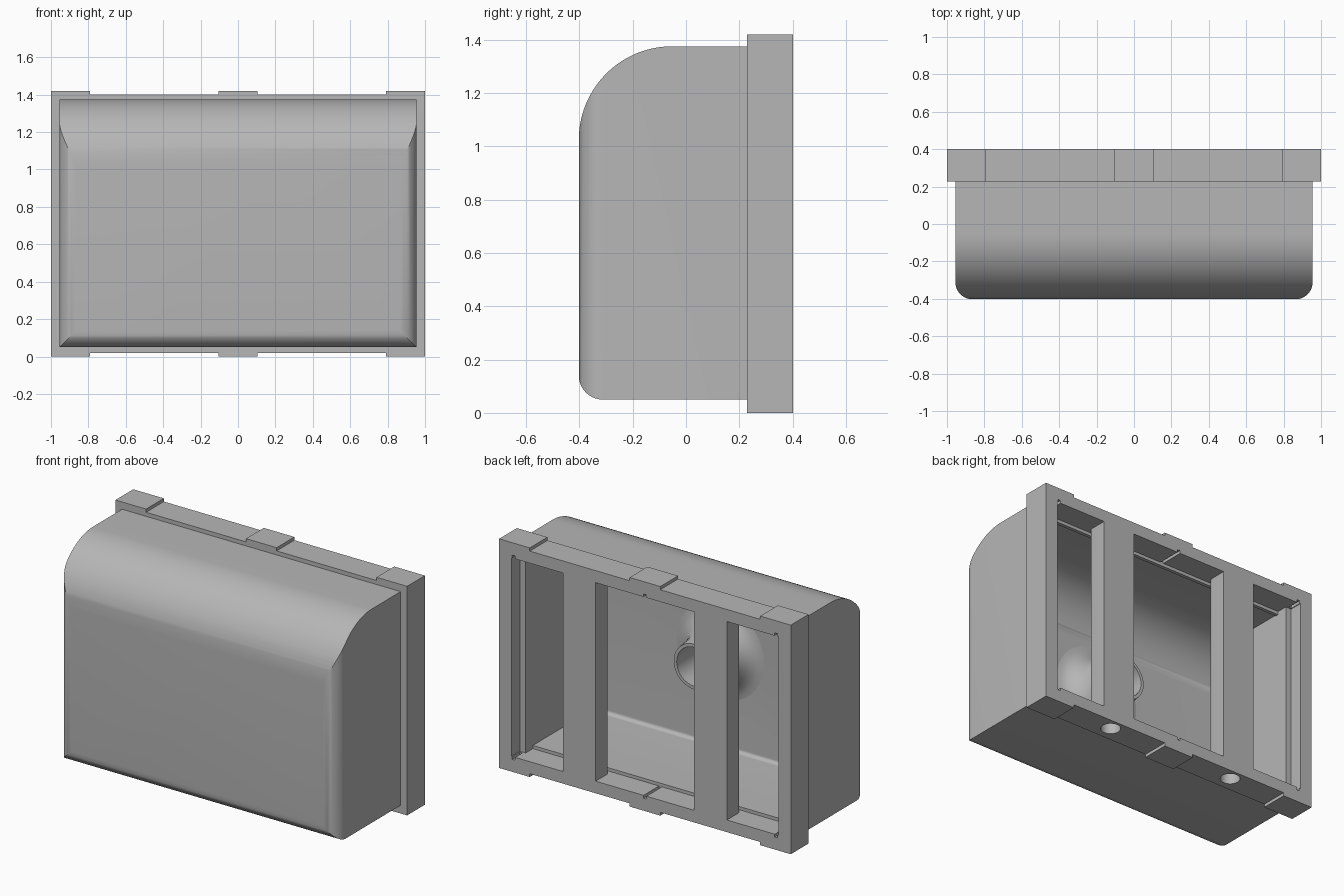
import bpy, bmesh, math
from mathutils import Vector

if "Cube" in bpy.data.objects:
    bpy.data.objects.remove(bpy.data.objects["Cube"], do_unlink=True)

grey = bpy.data.materials.new("plain_grey")
grey.use_nodes = True
grey.diffuse_color = (0.47, 0.47, 0.47, 1)
grey.node_tree.nodes["Principled BSDF"].inputs["Base Color"].default_value = grey.diffuse_color


def make_object(name, bm):
    bmesh.ops.recalc_face_normals(bm, faces=bm.faces)
    mesh = bpy.data.meshes.new(name)
    bm.to_mesh(mesh)
    bm.free()
    mesh.materials.append(grey)
    ob = bpy.data.objects.new(name, mesh)
    bpy.context.collection.objects.link(ob)
    return ob


def prism(name, points, axis, lo, hi):
    """Extrude a flat outline along the named axis."""
    place = {"x": lambda a, b, d: (d, a, b),
             "y": lambda a, b, d: (a, d, b),
             "z": lambda a, b, d: (a, b, d)}[axis]
    bm = bmesh.new()
    face = bm.faces.new([bm.verts.new(place(a, b, lo)) for a, b in points])
    made = bmesh.ops.extrude_face_region(bm, geom=[face])["geom"]
    moved = [g for g in made if isinstance(g, bmesh.types.BMVert)]
    bmesh.ops.translate(bm, verts=moved, vec=Vector(place(0, 0, hi - lo)))
    return make_object(name, bm)


def box(name, x0, x1, y0, y1, z0, z1):
    return prism(name, [(x0, y0), (x1, y0), (x1, y1), (x0, y1)], "z", z0, z1)


def arc(cx, cy, r, start, end, steps):
    angles = [math.radians(start + (end - start) * i / steps) for i in range(steps + 1)]
    return [(cx + r * math.cos(a), cy + r * math.sin(a)) for a in angles]


def combine(ob, tools, operation):
    """Apply booleans and discard the tool objects."""
    for tool in tools:
        mod = ob.modifiers.new("cut", "BOOLEAN")
        mod.operation, mod.object, mod.solver = operation, tool, "EXACT"
    bpy.context.view_layer.update()
    graph = bpy.context.evaluated_depsgraph_get()
    mesh = bpy.data.meshes.new_from_object(ob.evaluated_get(graph))
    ob.modifiers.clear()
    ob.data = mesh
    for tool in tools:
        bpy.data.objects.remove(tool, do_unlink=True)
    return ob


FRONT, SEAM, BACK = -0.402, 0.228, 0.402
MID_Z = 0.71


def rounded_block(name, inset, side, back):
    """Hood volume: rounded side profile crossed with a rounded plan."""
    y, z0, z1 = FRONT + inset, 0.05 + inset, 1.375 - inset
    big, small = 0.35 - inset, 0.09 - inset
    profile = [(back, z0), (back, z1)]
    profile += arc(y + big, z1 - big, big, 90, 180, 24)
    profile += arc(y + small, z0 + small, small, 180, 270, 10)
    plan = [(side, back + 0.1), (-side, back + 0.1)]
    plan += arc(-side + small, y + small, small, 180, 270, 10)
    plan += arc(side - small, y + small, small, 270, 360, 10)
    body = prism(name, profile, "x", -1.2, 1.2)
    return combine(body, [prism("plan", plan, "z", -0.5, 2)], "INTERSECT")


# Hollow hood
hood = rounded_block("hood_shell", 0, 0.955, SEAM)
combine(hood, [rounded_block("cavity", 0.065, 0.875, 0.3)], "DIFFERENCE")

# Back frame with raised pads along top and bottom edges
upper = []
for a, b in ((-1, -0.79), (-0.105, 0.105), (0.79, 1)):
    upper += [(a, 1.4), (a, 1.42), (b, 1.42), (b, 1.4)]
upper = upper[1:-1]
lower = [(x, 1.42 - z) for x, z in reversed(upper)]
frame = prism("back_frame", upper + lower, "y", SEAM, BACK)


def bar_holes():
    return [prism("hole", arc(s * 0.45, 0.326, 0.058, 0, 345, 23), "z", -0.1, 1)
            for s in (-1, 1)]


# Stepped opening, small notches and bottom mounting holes
cutters = [box("through", -0.875, 0.875, 0.1, 0.5, 0.115, 1.305),
           box("sill", -0.875, 0.875, 0.25, 0.5, 0.095, 1.325),
           box("jamb", -0.915, 0.915, 0.32, 0.5, 0.095, 1.325)]
for z in (0.095, 1.325):
    cutters.append(box("notch", -0.01, 0.01, 0.25, 0.5, z - 0.018, z + 0.018))
    for s in (-1, 1):
        cutters.append(box("notch", s * 0.9 - 0.01, s * 0.9 + 0.01, 0.33, 0.5,
                           z - 0.018, z + 0.018))
combine(frame, cutters + bar_holes(), "DIFFERENCE")

# Two upright bars, rounded towards the inside
bars = []
for s, name in ((-1, "right_bar"), (1, "left_bar")):
    x0, x1, r = s * 0.45 - 0.112, s * 0.45 + 0.112, 0.05
    outline = [(x1, BACK), (x0, BACK)]
    outline += arc(x0 + r, 0.25 + r, r, 180, 270, 8)
    outline += arc(x1 - r, 0.25 + r, r, 270, 360, 8)
    bar = prism(name, outline, "z", 0.095, 1.325)
    bars.append(combine(bar, bar_holes(), "DIFFERENCE"))

# Flared socket inside the front wall
bm = bmesh.new()
flare = [(0.3 - 0.155 * math.sin(t * math.pi / 16), -0.12 - 0.217 * math.cos(t * math.pi / 16))
         for t in range(9)]
profile = flare + [(0.14, -0.08), (0.12, -0.08), (0.12, -0.33), (0, -0.33)]
verts = [bm.verts.new((r, y, MID_Z)) for r, y in profile]
edges = [bm.edges.new(pair) for pair in zip(verts, verts[1:])]
bmesh.ops.spin(bm, geom=verts + edges, cent=(0, 0, MID_Z), axis=(0, 1, 0),
               angle=math.tau, steps=40)
bmesh.ops.remove_doubles(bm, verts=bm.verts, dist=0.0005)
socket = make_object("inner_socket", bm)

# Smooth curves, sharp corners
bpy.ops.object.select_all(action="DESELECT")
for ob in [hood, frame, socket] + bars:
    ob.select_set(True)
    bpy.context.view_layer.objects.active = ob
bpy.ops.object.shade_smooth_by_angle(angle=math.radians(30))
